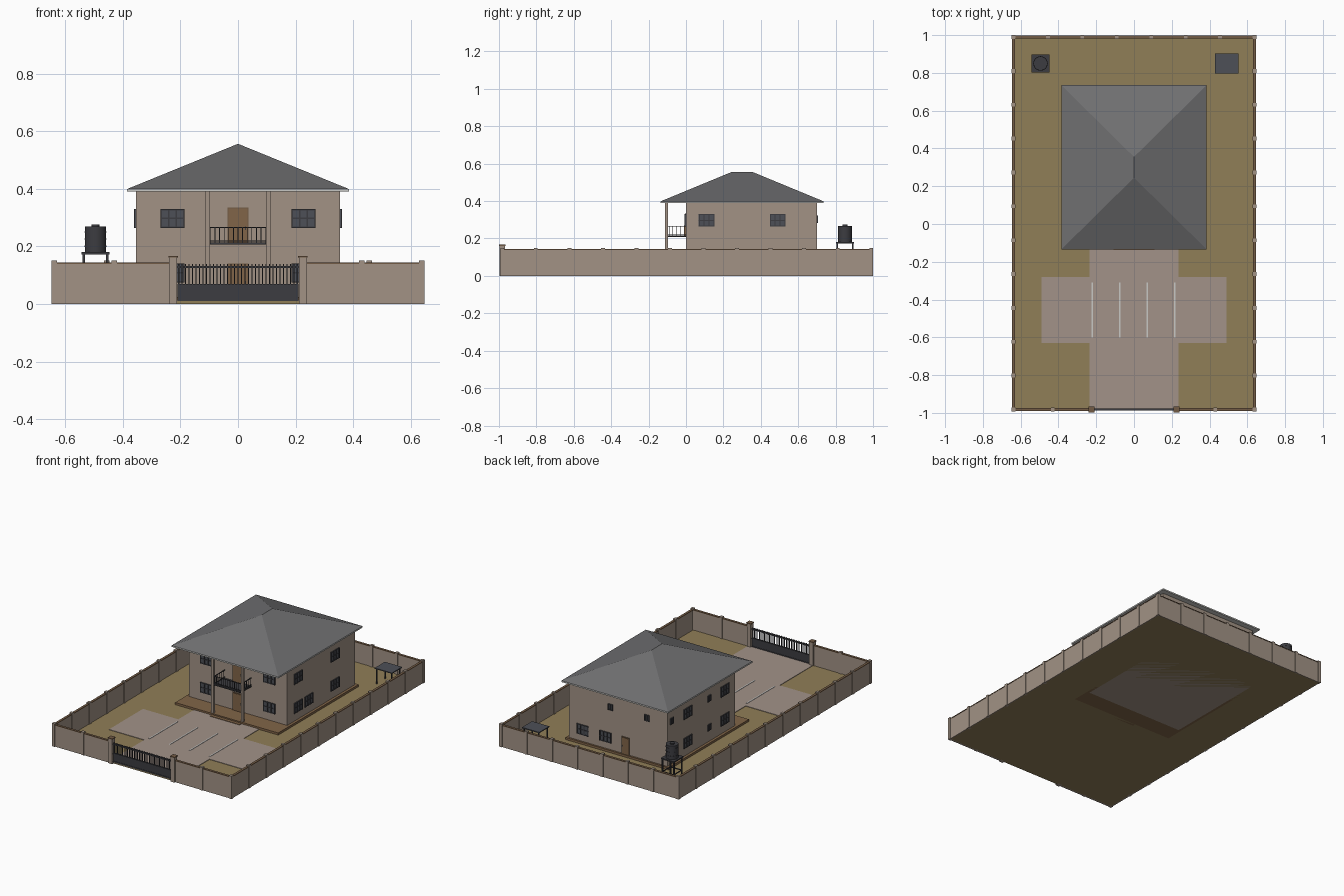
import bpy
import bmesh
from mathutils import Vector, Matrix

default_cube = bpy.data.objects.get("Cube")
if default_cube:
    bpy.data.objects.remove(default_cube, do_unlink=True)


def material(name, red, green, blue):
    mat = bpy.data.materials.new(name)
    mat.use_nodes = True
    mat.diffuse_color = (red, green, blue, 1)
    for node in mat.node_tree.nodes:
        if node.type == 'BSDF_PRINCIPLED':
            node.inputs["Base Color"].default_value = (red, green, blue, 1)
            node.inputs["Roughness"].default_value = 0.8
    return mat


plaster = material("beige plaster", .36, .29, .235)
paving = material("pale paving", .36, .29, .25)
grass = material("dry grass", .28, .21, .095)
slate = material("grey roofing", .16, .16, .165)
trim = material("pale trim", .58, .58, .56)
timber = material("brown timber", .22, .13, .065)
brick = material("brown coping", .17, .105, .06)
metal = material("dark metal", .045, .045, .052)
glass = material("dark glass", .075, .08, .095)


def finish(name, bm, mat):
    bmesh.ops.recalc_face_normals(bm, faces=bm.faces)
    mesh = bpy.data.meshes.new(name)
    bm.to_mesh(mesh)
    bm.free()
    mesh.materials.append(mat)
    obj = bpy.data.objects.new(name, mesh)
    bpy.context.scene.collection.objects.link(obj)
    return obj


def boxes(name, mat, spans):
    """One object made of boxes, each given as x, y and z ranges."""
    bm = bmesh.new()
    for span in spans:
        middle = Vector([(low + high) / 2 for low, high in span])
        size = [high - low for low, high in span]
        place = Matrix.Translation(middle) @ Matrix.Diagonal((*size, 1))
        bmesh.ops.create_cube(bm, size=1, matrix=place)
    return finish(name, bm, mat)


def around(centre, half):
    return (centre - half, centre + half)


def steps(first, last, count):
    return [first + (last - first) * i / (count - 1) for i in range(count)]


def cylinder(name, mat, x, y, bottom, top, radius):
    bm = bmesh.new()
    place = Matrix.Translation((x, y, (bottom + top) / 2))
    bmesh.ops.create_cone(bm, cap_ends=True, segments=28, radius1=radius,
                          radius2=radius, depth=top - bottom, matrix=place)
    obj = finish(name, bm, mat)
    bpy.context.view_layer.objects.active = obj
    obj.select_set(True)
    bpy.ops.object.shade_smooth_by_angle()
    obj.select_set(False)


# Ground, paving and parking lines
side, front, back = .638, -.982, .99
boxes("ground", grass, [(around(0, side), (front, back), (0, .01))])
path, bay = .235, .49
bay_y = (-.63, -.28)
boxes("paving", paving, [
    (around(0, path), (front, -.1), (.008, .013)),
    ((-bay, -path), bay_y, (.008, .013)),
    ((path, bay), bay_y, (.008, .013))])
boxes("parking_lines", trim, [(around(x, .004), (-.6, -.31), (.012, .015))
                              for x in steps(-.22, .215, 4)])

# Boundary walls with coping and posts
gate_x = .225
runs = [(around(s * side, .006), (front, back)) for s in (-1, 1)]
runs += [((-side, side), around(back, .006)),
         ((-side, -gate_x), around(front, .006)),
         ((gate_x, side), around(front, .006))]
boxes("boundary_wall", plaster, [(x, y, (0, .138)) for x, y in runs])
boxes("wall_coping", brick, [
    ((x[0] - .002, x[1] + .002), (y[0] - .002, y[1] + .002), (.138, .143))
    for x, y in runs])
posts = [(s * side, y) for s in (-1, 1) for y in steps(front, back, 12)]
posts += [(x, back) for x in steps(-side, side, 8)[1:-1]]
posts += [(s * .43, front) for s in (-1, 1)]
boxes("wall_posts", plaster, [(around(x, .01), around(y, .01), (0, .15))
                              for x, y in posts])
boxes("gate_posts", plaster, [(around(s * gate_x, .014), around(front, .014), (0, .161))
                              for s in (-1, 1)])
boxes("gate_post_caps", brick, [(around(s * gate_x, .017), around(front, .017), (.161, .167))
                                for s in (-1, 1)])

# Sliding gate
opening = .21
boxes("gate_panel", metal, [(around(0, opening), around(front, .003), (.012, .065))])
rails = [(around(0, opening), around(front, .005), around(z, .004))
         for z in (.014, .066, .128)]
bars = [(around(x, .002), around(front, .002), (.06, .138))
        for x in steps(-opening + .004, opening - .004, 35)]
boxes("gate_bars", metal, rails + bars)

# House body, terrace and step
half, deep, eave = .355, .7, .395
boxes("house_walls", plaster, [(around(0, half), (0, deep), (0, eave))])
boxes("terrace", timber, [(around(0, half + .017), (-.117, deep + .012), (0, .024))])
boxes("entrance_step", timber, [(around(0, .108), (-.138, -.11), (0, .016))])

# Hipped roof: eave rectangle raised to a short ridge
bm = bmesh.new()
edge, near, far = .385, -.135, .735
low = [bm.verts.new(p + (eave + .004,)) for p in
       ((-edge, near), (edge, near), (edge, far), (-edge, far))]
ridge = [bm.verts.new((0, y, .556)) for y in (.245, .355)]
for corners in ((low[0], low[1], ridge[0]), (low[1], low[2], ridge[1], ridge[0]),
                (low[2], low[3], ridge[1]), (low[3], low[0], ridge[0], ridge[1]),
                low[::-1]):
    bm.faces.new(corners)
finish("hipped_roof", bm, slate)
boxes("eave_fascia", trim, [(around(0, edge), (near, far), (eave - .005, eave + .004))])

# Columns and balcony
boxes("porch_columns", plaster, [(around(s * .107, .008), around(-.105, .008), (.02, eave))
                                 for s in (-1, 1)])
floor, hand = .207, .265
boxes("balcony_floor", metal, [(around(0, .098), (-.11, 0), (floor, floor + .006))])
rail_parts = []
for z in (floor + .012, hand):
    rail_parts.append((around(0, .098), around(-.105, .002), around(z, .002)))
    rail_parts += [(around(s * .096, .002), (-.105, 0), around(z, .002)) for s in (-1, 1)]
rail_parts += [(around(x, .0013), around(-.105, .0013), (floor, hand))
               for x in steps(-.096, .096, 13)]
rail_parts += [(around(s * .096, .0013), around(y, .0013), (floor, hand))
               for s in (-1, 1) for y in steps(-.09, -.01, 5)]
boxes("balcony_railing", metal, rail_parts)

# Openings: each wall gives its direction, plane and outward sign
WALLS = {"front": (True, 0, -1), "back": (True, deep, 1),
         "right": (False, -half, -1), "left": (False, half, 1)}


def plate(wall, along, height, depth):
    faces_y, plane, out = WALLS[wall]
    across = tuple(sorted((plane - out * .002, plane + out * depth)))
    return (along, across, height) if faces_y else (across, along, height)


def window(wall, centre, z, wide=.042, tall=.033, panes=3):
    span, rise = around(centre, wide), around(z, tall)
    boxes(wall + "_window_glass", glass, [plate(wall, span, rise, .003)])
    parts = [plate(wall, around(x, .0028), rise, .007)
             for x in steps(span[0] + .003, span[1] - .003, panes + 1)]
    parts += [plate(wall, span, around(h, .0025), .006)
              for h in steps(rise[0] + .0025, rise[1] - .0025, panes)]
    boxes(wall + "_window_frame", metal, parts)


def door(wall, centre, bottom, top, wide):
    boxes(wall + "_door_frame", brick, [plate(wall, around(centre, wide), (bottom, top), .004)])
    boxes(wall + "_door", timber, [
        plate(wall, around(centre, wide - .004), (bottom, top - .004), .007)])
    boxes(wall + "_door_handle", metal, [
        plate(wall, around(centre + wide * .7, .002), around(bottom + .05, .006), .01)])


upper, lower = .297, .108
for z in (upper, lower):
    for s in (-1, 1):
        window("front", s * .227, z)
    for y in (.11, .49):
        window("left", y, z)
        window("right", y, z)
    window("right", .27, z + .008, .017, .02, 2)
window("left", .22, lower)
window("right", .655, upper + .008, .017, .02, 2)
for x in (.055, -.21):
    window("back", x, upper + .005, .017, .02, 2)
for x in (.255, .09):
    window("back", x, lower - .008)
door("front", 0, .024, .14, .037)
door("front", 0, floor + .006, .335, .037)
door("back", -.055, .024, .135, .028)

# Water tank on its stand
tank_x, yard_y = -.495, .85
boxes("tank_platform", metal, [(around(tank_x, .048), around(yard_y, .048), (.172, .18))])
legs = [(around(tank_x + a * .041, .004), around(yard_y + b * .041, .004), (0, .175))
        for a in (-1, 1) for b in (-1, 1)]
braces = [(around(tank_x, .041), around(yard_y + s * .041, .002), around(.09, .003))
          for s in (-1, 1)]
braces += [(around(tank_x + s * .041, .002), around(yard_y, .041), around(.09, .003))
           for s in (-1, 1)]
boxes("tank_stand", metal, legs + braces)
cylinder("water_tank", metal, tank_x, yard_y, .18, .268, .037)
cylinder("tank_lid", metal, tank_x, yard_y, .268, .275, .014)
for z in steps(.2, .25, 3):
    cylinder("tank_rib", metal, tank_x, yard_y, z - .002, z + .002, .0385)

# Small shelter in the other back corner
shed_x = .49
boxes("shelter_roof", glass, [(around(shed_x, .062), around(yard_y, .052), (.108, .114))])
boxes("shelter_posts", metal, [
    (around(shed_x + a * .053, .003), around(yard_y + b * .043, .003), (0, .11))
    for a in (-1, 1) for b in (-1, 1)])
